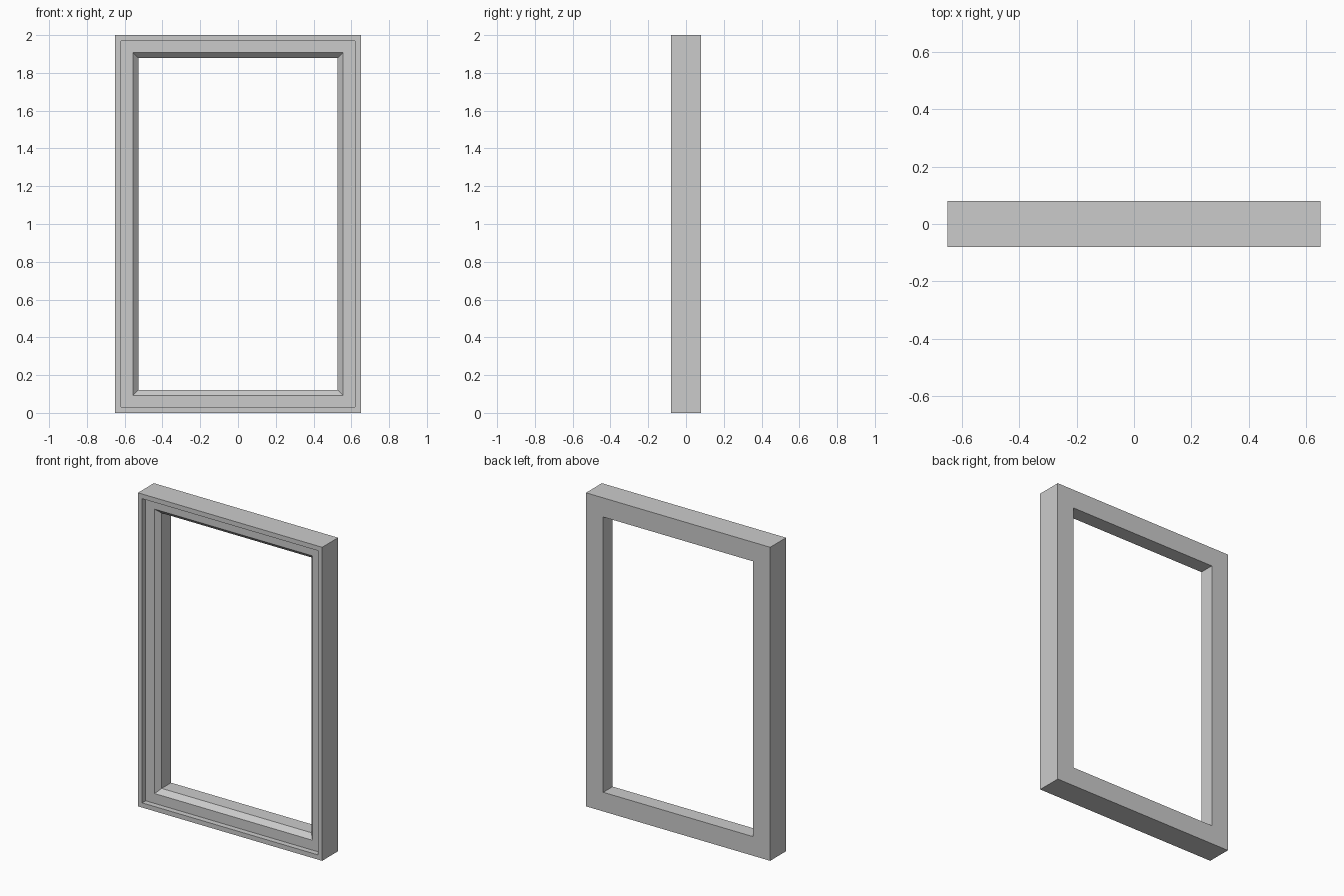
import bpy
import bmesh

if "Cube" in bpy.data.objects:
    bpy.data.objects.remove(bpy.data.objects["Cube"])

W, H = 0.65, 2.0

# Moulding cross-section: (inset from outer edge, y)
profile = [
    (0.0, 0.08), (0.0, -0.08),            # outer side
    (0.03, -0.08), (0.03, -0.045),        # front lip and step
    (0.093, -0.045), (0.122, -0.015),     # recessed face and chamfer
    (0.122, 0.08),                        # inner opening to back
]


def mitred_ring(bm, inset, y):
    x = W - inset
    corners = [(-x, inset), (x, inset), (x, H - inset), (-x, H - inset)]
    return [bm.verts.new((cx, y, cz)) for cx, cz in corners]


# Frame: sweep the moulding around the rectangle with mitred corners
bm = bmesh.new()
rings = [mitred_ring(bm, i, y) for i, y in profile]
for a, b in zip(rings, rings[1:] + rings[:1]):
    for k in range(4):
        n = (k + 1) % 4
        bm.faces.new((a[k], a[n], b[n], b[k]))
bmesh.ops.recalc_face_normals(bm, faces=bm.faces)

mesh = bpy.data.meshes.new("window_frame")
bm.to_mesh(mesh)
bm.free()
frame = bpy.data.objects.new("window_frame", mesh)
bpy.context.collection.objects.link(frame)
